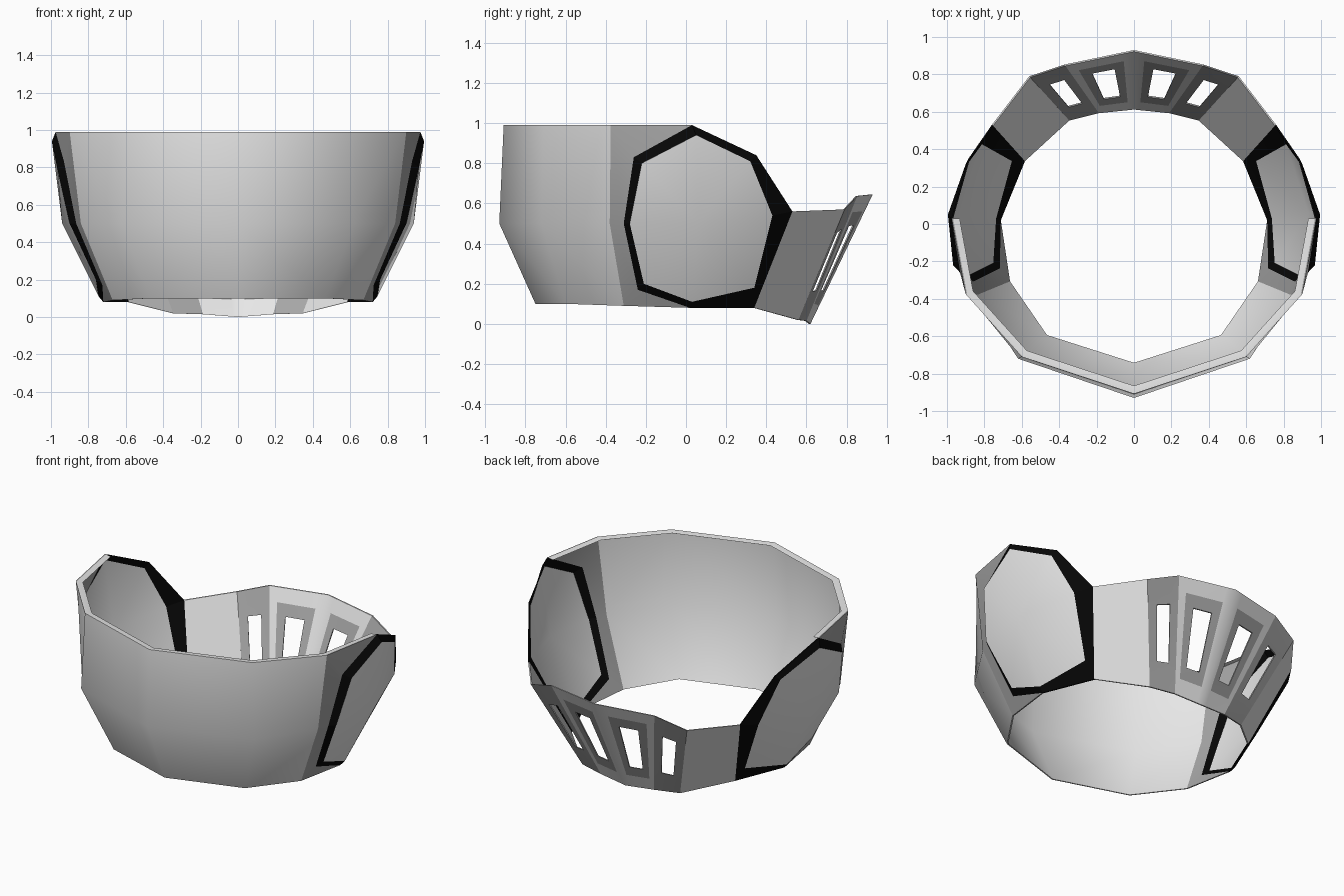
import bpy, bmesh, math
from mathutils import Vector

if "Cube" in bpy.data.objects:
    bpy.data.objects.remove(bpy.data.objects["Cube"])

def material(name, v):
    m = bpy.data.materials.new(name)
    m.diffuse_color = (v, v, v, 1)
    m.use_nodes = True
    m.node_tree.nodes["Principled BSDF"].inputs["Base Color"].default_value = m.diffuse_color
    return m

LIGHT = material("light grey", 0.8)
MID = material("mid grey", 0.38)
BLACK = material("black", 0.002)
THICK = 0.008

def inward(p, d=THICK):
    """Matching point on the inner skin, moved towards the vertical axis."""
    k = 1 - d / math.hypot(p[0], p[1])
    return Vector((p[0] * k, p[1] * k, p[2]))

def shell(name, faces, mats, angle=40):
    """Thin, mirrored wall from (points, material index) faces on the +x side."""
    bm = bmesh.new()
    for sx in (1, -1):
        for pts, mi in faces:
            bm.faces.new([bm.verts.new((sx * p[0], p[1], p[2])) for p in pts]).material_index = mi
    bmesh.ops.remove_doubles(bm, verts=bm.verts[:], dist=0.0005)
    outer = bm.faces[:]
    rim = [(e.verts[0], e.verts[1], e.link_faces[0].material_index)
           for e in bm.edges if len(e.link_faces) == 1]
    inner = {v: bm.verts.new(inward(v.co)) for v in bm.verts[:]}
    for f in outer:
        bm.faces.new([inner[v] for v in reversed(f.verts)]).material_index = f.material_index
    for a, b, mi in rim:
        bm.faces.new((a, b, inner[b], inner[a])).material_index = mi
    bmesh.ops.recalc_face_normals(bm, faces=bm.faces[:])
    me = bpy.data.meshes.new(name)
    bm.to_mesh(me)
    bm.free()
    for m in mats:
        me.materials.append(m)
    ob = bpy.data.objects.new(name, me)
    bpy.context.collection.objects.link(ob)
    bpy.ops.object.select_all(action='DESELECT')
    bpy.context.view_layer.objects.active = ob
    ob.select_set(True)
    bpy.ops.object.shade_smooth_by_angle(angle=math.radians(angle))
    return ob

# front wall: three rows from the centre line to the side
T, M, B = (.90, -.375, .99), (.84, -.38, .5), (.67, -.31, .09)
rows = [[(0, -.908, .99), (.60, -.71, .99), T],
        [(0, -.93, .5), (.62, -.72, .5), M],
        [(0, -.75, .1), (.47, -.60, .1), B]]
shell("front_wall", [((rows[r][c], rows[r][c + 1], rows[r + 1][c + 1], rows[r + 1][c]), 0)
                     for r in range(2) for c in range(2)], [LIGHT], 50)

# octagonal side windows: outer and inner outline of the black rim
out = [(.975, .03, .99), (.885, .35, .84), (.76, .53, .56), (.59, .34, .08),
       (.72, .02, .08), (.725, -.24, .17), (.865, -.31, .5), (.93, -.26, .83)]
inn = [(.995, .05, .94), (.90, .32, .81), (.82, .43, .54), (.66, .34, .18),
       (.745, .03, .11), (.76, -.21, .20), (.90, -.28, .5), (.967, -.22, .80)]
shell("side_rim", [((out[i], out[(i + 1) % 8], inn[(i + 1) % 8], inn[i]), 0)
                   for i in range(8)], [BLACK], 20)
centre = (.94, .06, .5)
shell("side_disc", [((inn[i], inn[(i + 1) % 8], centre), 0) for i in range(8)], [LIGHT], 50)

# darker strip joining the front wall to the side rim
shell("side_strip", [((T, out[0], out[7]), 0), ((T, out[7], out[6], M), 0),
                     ((M, out[6], out[5], B), 0), ((B, out[5], out[4]), 0)], [MID], 30)

# narrow lip along the top of the front wall
top = rows[0] + [out[0]]
def lip(p):
    q = inward(p, .035)
    return (q.x, q.y, q.z - .005)
shell("front_lip", [((top[i], top[i + 1], lip(top[i + 1]), lip(top[i])), 0)
                    for i in range(3)], [LIGHT])

# rear corner panel between side rim and vents
c_top, c_bot = (.56, .79, .57), (.35, .56, .02)
shell("rear_corner", [((out[2], c_top, c_bot, out[3]), 0)], [LIGHT])

# rear vent panels: a grid with the middle cell left open as the slot
def vent(bl, br, tl, tr, us, border):
    bl, br, tl, tr = map(Vector, (bl, br, tl, tr))
    vs = (0, .14, .25, .76, .87, 1)
    def pt(u, v):
        return bl.lerp(br, u).lerp(tl.lerp(tr, u), v)
    cells = []
    for i in range(5):
        for j in range(5):
            if (i, j) == (2, 2):
                continue
            ring = 1 <= i <= 3 and 1 <= j <= 3
            cells.append(([pt(us[i], vs[j]), pt(us[i + 1], vs[j]),
                           pt(us[i + 1], vs[j + 1]), pt(us[i], vs[j + 1])], 1 if ring else border))
    return cells

s_top, s_bot = (.37, .853, .637), (.19, .60, .015)
shell("inner_vents", vent((0, .62, 0), s_bot, (0, .93, .645), s_top,
                          (0, .16, .32, .69, .86, 1), 0), [LIGHT, MID], 40)
shell("outer_vents", vent(s_bot, c_bot, s_top, c_top,
                          (0, .15, .27, .70, .83, 1), 1), [LIGHT, MID], 25)
